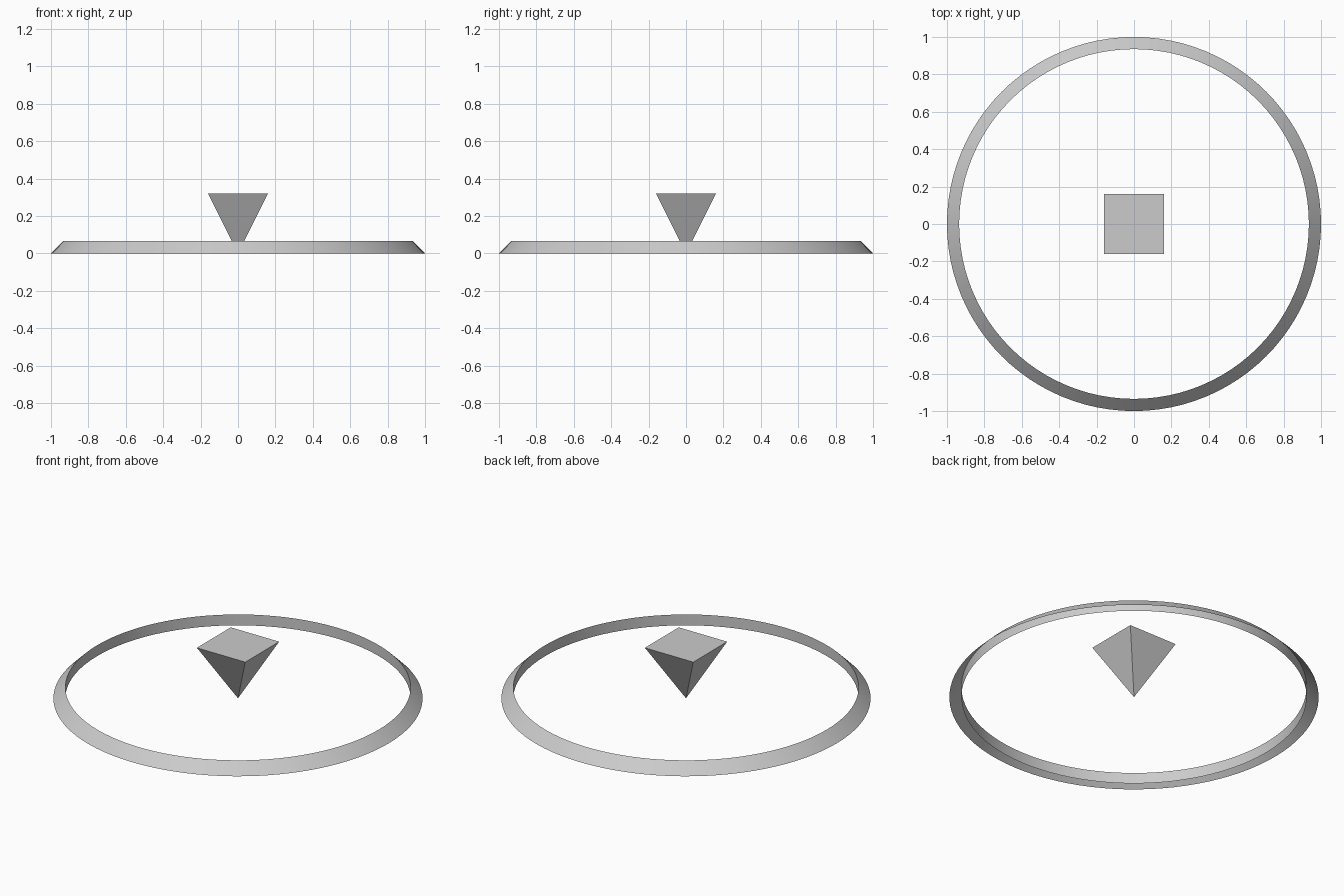
import bpy
import bmesh
import math

cube = bpy.data.objects.get("Cube")
if cube:
    bpy.data.objects.remove(cube, do_unlink=True)

# Single plain grey
grey = bpy.data.materials.new("light grey")
grey.use_nodes = True
colour = (0.6, 0.6, 0.6, 1)
grey.diffuse_color = colour
grey.node_tree.nodes["Principled BSDF"].inputs["Base Color"].default_value = colour


def add_object(name, bm):
    mesh = bpy.data.meshes.new(name)
    bm.to_mesh(mesh)
    bm.free()
    mesh.materials.append(grey)
    obj = bpy.data.objects.new(name, mesh)
    bpy.context.collection.objects.link(obj)
    return obj


# Ring: bevelled outer slope and upright inner wall, open underneath
SEGMENTS = 96
profile = [(1.0, 0.0), (0.935, 0.065), (0.935, 0.0)]
bm = bmesh.new()
loops = []
for radius, z in profile:
    angles = [2 * math.pi * i / SEGMENTS for i in range(SEGMENTS)]
    loops.append([bm.verts.new((radius * math.cos(a), radius * math.sin(a), z)) for a in angles])
for low, high in zip(loops, loops[1:]):
    for i in range(SEGMENTS):
        j = (i + 1) % SEGMENTS
        bm.faces.new((low[i], low[j], high[j], high[i]))
ring = add_object("bevelled_ring", bm)
bpy.ops.object.select_all(action="DESELECT")
ring.select_set(True)
bpy.context.view_layer.objects.active = ring
bpy.ops.object.shade_smooth_by_angle(angle=math.radians(30))

# Marker: square pyramid standing on its tip
HALF, HEIGHT = 0.16, 0.32
bm = bmesh.new()
tip = bm.verts.new((0, 0, 0))
top = [bm.verts.new((x * HALF, y * HALF, HEIGHT))
       for x, y in ((-1, -1), (1, -1), (1, 1), (-1, 1))]
bm.faces.new(top)
for i in range(4):
    bm.faces.new((tip, top[(i + 1) % 4], top[i]))
bmesh.ops.recalc_face_normals(bm, faces=bm.faces)
add_object("inverted_pyramid", bm)
